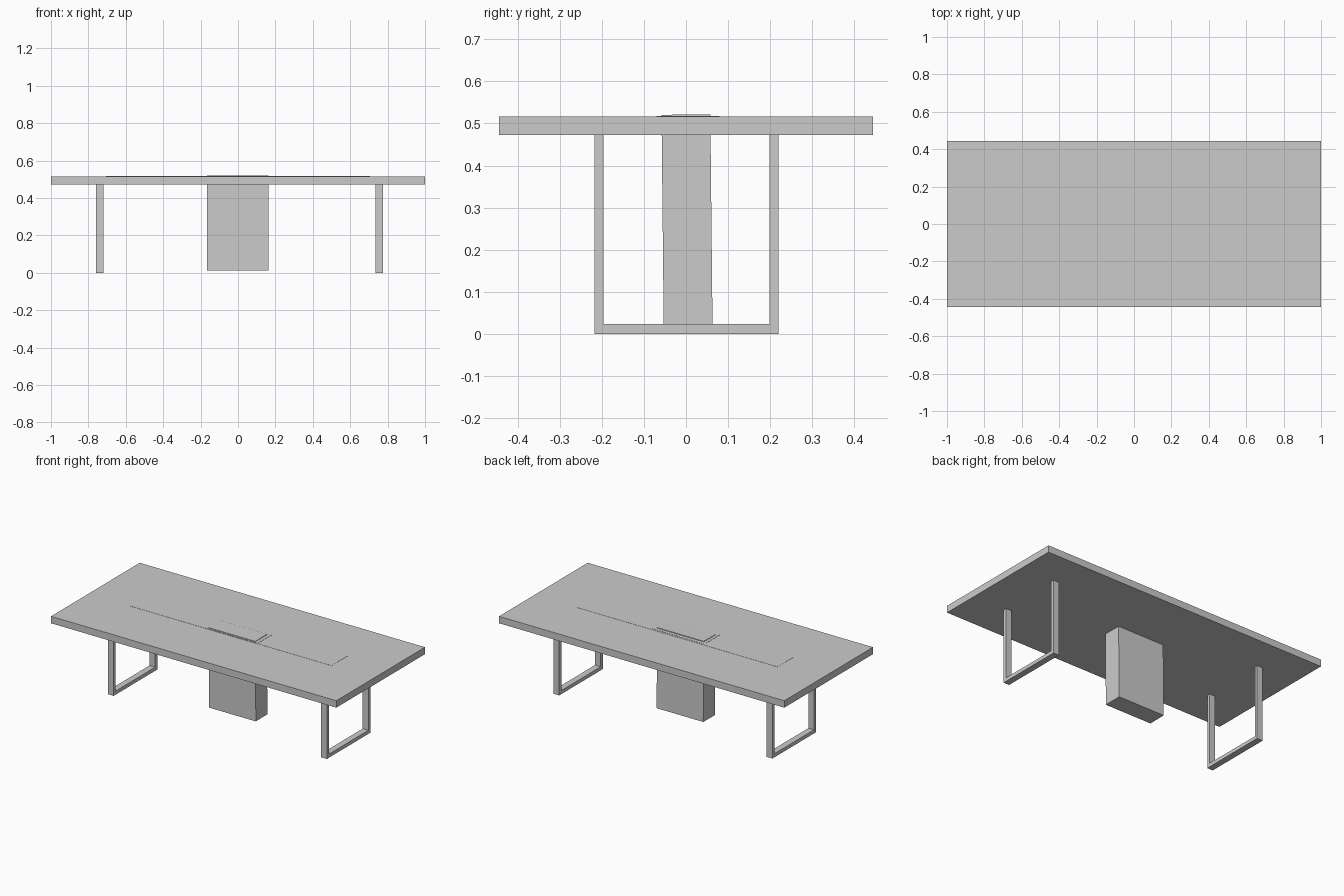
import bpy, bmesh
from math import radians
from mathutils import Matrix, Vector

if "Cube" in bpy.data.objects:
    bpy.data.objects.remove(bpy.data.objects["Cube"])


def box(name, lo, hi, tilt=0.0):
    lo, hi = Vector(lo), Vector(hi)
    bm = bmesh.new()
    bmesh.ops.create_cube(bm, size=1)
    bmesh.ops.scale(bm, vec=hi - lo, verts=bm.verts)
    bmesh.ops.rotate(bm, cent=(0, 0, 0), matrix=Matrix.Rotation(tilt, 3, 'X'), verts=bm.verts)
    return finish(name, bm, (lo + hi) / 2)


def finish(name, bm, location=(0, 0, 0)):
    bmesh.ops.recalc_face_normals(bm, faces=bm.faces)
    mesh = bpy.data.meshes.new(name)
    bm.to_mesh(mesh)
    bm.free()
    ob = bpy.data.objects.new(name, mesh)
    ob.location = location
    bpy.context.collection.objects.link(ob)
    return ob


def u_leg(name, x0, x1):
    # U-shaped side profile extruded across the leg width
    profile = [(-.217, 0), (.22, 0), (.22, .473), (.199, .473),
               (.199, .023), (-.196, .023), (-.196, .473), (-.217, .473)]
    bm = bmesh.new()
    face = bm.faces.new([bm.verts.new((x0, y, z)) for y, z in profile])
    new = bmesh.ops.extrude_face_region(bm, geom=[face])['geom']
    bmesh.ops.translate(bm, vec=(x1 - x0, 0, 0),
                        verts=[v for v in new if isinstance(v, bmesh.types.BMVert)])
    return finish(name, bm)


# Thick conference top
box("table_top", (-1, -.444, .472), (1, .444, .516))

# Open frame legs at both ends
u_leg("left_leg_frame", -.76, -.72)
u_leg("right_leg_frame", .735, .775)

# Central cable pedestal, leaning slightly and showing through the hatch
box("cable_pedestal", (-.165, -.0555, .012), (.162, .0605, .521), radians(.6))

# Thin centre inlay and the hatch frame around the pedestal top
box("centre_inlay", (-.705, -.07, .512), (.705, .09, .517))
box("hatch_plate", (-.185, -.07, .512), (.185, .08, .518))
